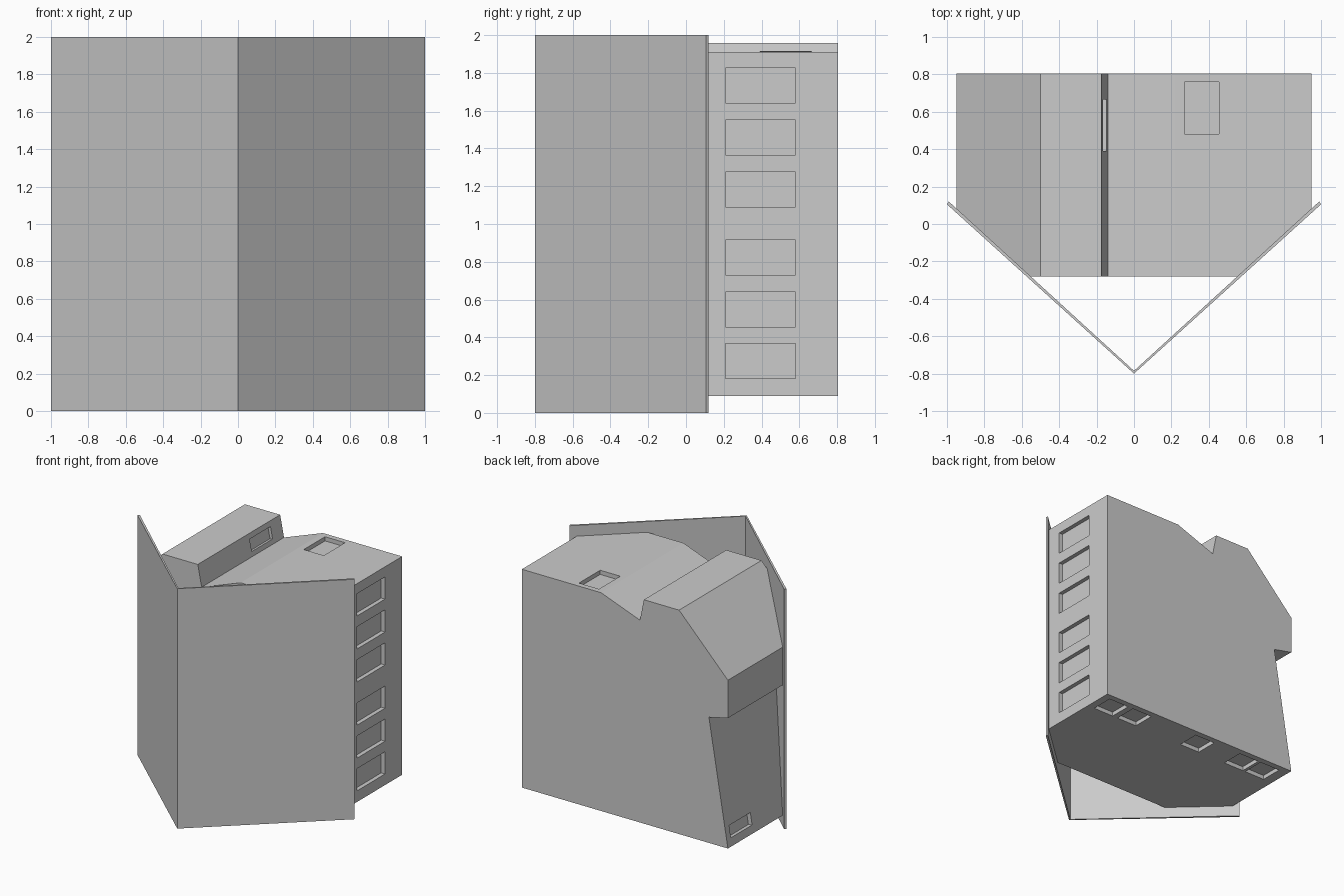
import bpy, bmesh, math
from mathutils import Matrix, Vector

if "Cube" in bpy.data.objects:
    bpy.data.objects.remove(bpy.data.objects["Cube"])


def finish(bm, name):
    bmesh.ops.recalc_face_normals(bm, faces=bm.faces)
    mesh = bpy.data.meshes.new(name)
    bm.to_mesh(mesh)
    bm.free()
    ob = bpy.data.objects.new(name, mesh)
    bpy.context.collection.objects.link(ob)
    return ob


def prism(points, offset):
    """Extrude a closed outline by an offset vector."""
    bm = bmesh.new()
    face = bm.faces.new([bm.verts.new(p) for p in points])
    out = bmesh.ops.extrude_face_region(bm, geom=[face])
    verts = [v for v in out["geom"] if isinstance(v, bmesh.types.BMVert)]
    bmesh.ops.translate(bm, verts=verts, vec=offset)
    return bm


# Thin V-shaped front panel
plan = [(-1, .105), (0, -.8), (1, .105), (.99, .12), (0, -.785), (-.99, .12)]
finish(prism([(x, y, 0) for x, y in plan], (0, 0, 2)), "front_panel")

# Body: one profile running front to back
profile = [(.95, .09), (.95, 1.91), (.22, 1.91), (-.139, 1.777),
           (-.175, 1.957), (-.50, 1.957), (-.95, 1.493), (-.95, 1.177),
           (-.775, 1.138), (-.95, .09)]
bm = prism([(x, .805, z) for x, z in profile], (0, -1.085, 0))

# Trim both front corners along the panel
for side in (-1, 1):
    normal = Vector((side * .905, -1, 0)).normalized()
    cut = bmesh.ops.bisect_plane(bm, geom=bm.verts[:] + bm.edges[:] + bm.faces[:],
                                 plane_co=(0, -.785, 0), plane_no=normal, clear_outer=True)
    edges = [e for e in cut["geom_cut"] if isinstance(e, bmesh.types.BMEdge)]
    bmesh.ops.holes_fill(bm, edges=edges)
body = finish(bm, "body")

# Shallow rectangular recesses
cutters = bmesh.new()


def recess(center, size, tilt=0):
    m = (Matrix.Translation(center) @ Matrix.Rotation(tilt, 4, 'Y')
         @ Matrix.Diagonal((*size, 1)))
    bmesh.ops.create_cube(cutters, size=1, matrix=m)


D = .07
for z in (.275, .548, .823, 1.183, 1.458, 1.733):      # right side
    recess((.95, .395, z), (D, .37, .185))
for x in (.79, .55, -.10, -.555, -.77):                # underside
    recess((x, .66, .09), (.19, .19, D))
recess((.363, .62, 1.91), (.185, .28, D))              # top
recess((-.156, .528, 1.865), (.05, .275, .10), -math.atan2(.036, .18))   # groove wall
recess((-.931, .61, .205), (D, .28, .10), math.atan2(.175, 1.048))       # left wall
tool = finish(cutters, "recess_cutter")
tool.hide_render = True
tool.hide_viewport = True

mod = body.modifiers.new("recesses", 'BOOLEAN')
mod.operation = 'DIFFERENCE'
mod.solver = 'EXACT'
mod.object = tool
